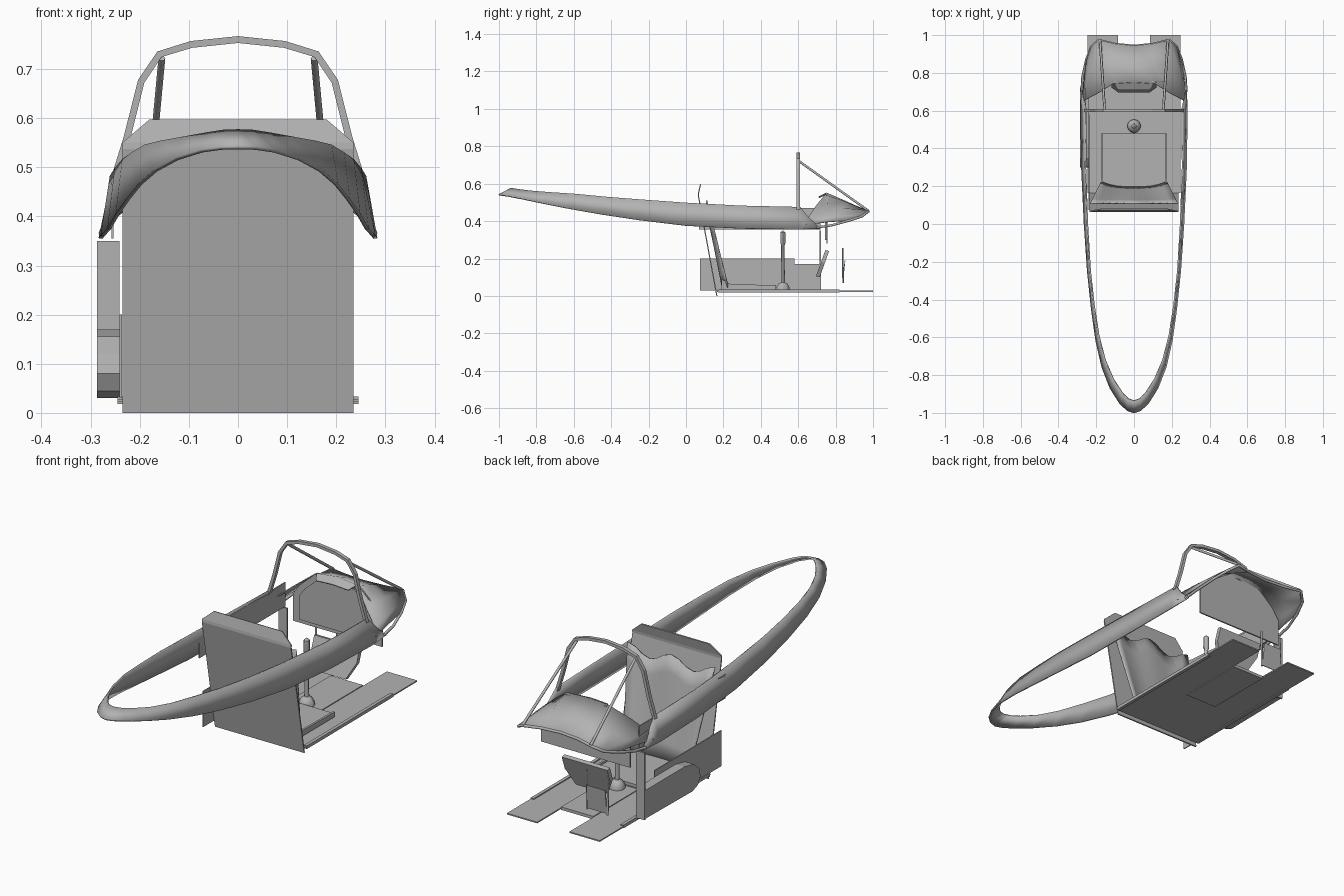
import bpy, bmesh, math
from mathutils import Vector

if "Cube" in bpy.data.objects:
    bpy.data.objects.remove(bpy.data.objects["Cube"])

grey = bpy.data.materials.new("plain grey")
grey.diffuse_color = (0.45, 0.45, 0.45, 1)
grey.use_nodes = True
grey.node_tree.nodes["Principled BSDF"].inputs["Base Color"].default_value = grey.diffuse_color


def finish(name, verts, faces, thick=0.0, smooth=False):
    me = bpy.data.meshes.new(name)
    me.from_pydata([tuple(v) for v in verts], [], faces)
    bm = bmesh.new()
    bm.from_mesh(me)
    bmesh.ops.recalc_face_normals(bm, faces=bm.faces)
    bm.to_mesh(me)
    bm.free()
    ob = bpy.data.objects.new(name, me)
    bpy.context.collection.objects.link(ob)
    me.materials.append(grey)
    if thick:
        m = ob.modifiers.new("thickness", 'SOLIDIFY')
        m.thickness = thick
        m.offset = 0
    if smooth:
        bpy.ops.object.select_all(action='DESELECT')
        ob.select_set(True)
        bpy.context.view_layer.objects.active = ob
        bpy.ops.object.shade_smooth_by_angle(angle=math.radians(35))
    return ob


def loft(name, rows, thick=0.004, smooth=True):
    # sheet through rows of equal length
    n = len(rows[0])
    faces = [(r*n+i, r*n+i+1, (r+1)*n+i+1, (r+1)*n+i)
             for r in range(len(rows)-1) for i in range(n-1)]
    return finish(name, [p for r in rows for p in r], faces, thick, smooth)


def prism(name, a, b):
    # solid between two matching outlines
    n = len(a)
    faces = [tuple(range(n)), tuple(range(2*n-1, n-1, -1))]
    faces += [(i, (i+1) % n, n+(i+1) % n, n+i) for i in range(n)]
    return finish(name, a+b, faces)


def box(name, x0, x1, y0, y1, z0, z1):
    o = [(x0, y0), (x1, y0), (x1, y1), (x0, y1)]
    return prism(name, [(x, y, z0) for x, y in o], [(x, y, z1) for x, y in o])


def side_shape(name, prof, x0, x1):
    return prism(name, [(x0, y, z) for y, z in prof], [(x1, y, z) for y, z in prof])


def tube(name, pts, r):
    cu = bpy.data.curves.new(name, 'CURVE')
    cu.dimensions = '3D'
    cu.bevel_depth = r
    cu.bevel_resolution = 1
    cu.use_fill_caps = True
    sp = cu.splines.new('POLY')
    sp.points.add(len(pts)-1)
    for p, c in zip(sp.points, pts):
        p.co = (*c, 1)
    cu.materials.append(grey)
    ob = bpy.data.objects.new(name, cu)
    bpy.context.collection.objects.link(ob)
    return ob


def mirror(pts):
    # half path ending on the centre line -> full path
    return list(pts) + [(-x, y, z) for x, y, z in reversed(pts[:-1])]


# canopy rail: long tilted band, bottom outer edge and top inner edge
low = [(.276, .72, .36), (.28, .6, .355), (.276, .3, .36), (.262, 0, .375), (.245, -.25, .405),
       (.224, -.45, .435), (.2, -.62, .465), (.168, -.76, .493), (.125, -.87, .517),
       (.075, -.95, .533), (.035, -.988, .539), (0, -1, .54)]
top = [(.266, .66, .415), (.255, .61, .475), (.257, .3, .482), (.247, 0, .498), (.232, -.25, .516),
       (.212, -.43, .53), (.187, -.59, .545), (.153, -.72, .553), (.11, -.82, .560),
       (.063, -.892, .568), (.03, -.925, .573), (0, -.935, .574)]
loft("canopy_rail", [mirror(low), mirror(top)], 0.008)

# windshield arch, struts and nose rail
arch = [(.257, .6, .46), (.226, .6, .56), (.197, .6, .675), (.16, .6, .73), (.095, .6, .75), (0, .6, .76)]
arch_full = mirror(arch)
loft("windshield_arch", [[(x, .592, z) for x, y, z in arch_full],
                         [(x, .61, z) for x, y, z in arch_full]], 0.014, False)
for s, n in ((1, "right"), (-1, "left")):
    tube(n + "_windshield_strut", [(s*.155, .602, .722), (s*.18, .975, .455)], .007)
nose = [(.277, .70, .366), (.272, .78, .378), (.252, .87, .402), (.225, .94, .425),
        (.187, .975, .452), (.1, .953, .455), (0, .943, .456)]
tube("nose_rail", mirror(nose), .007)

# instrument coaming
back = [(.276, .64, .38), (.262, .655, .42), (.195, .69, .475), (.11, .743, .54), (0, .75, .55)]
front = [(.252, .87, .403), (.225, .94, .428), (.187, .975, .455), (.1, .953, .46), (0, .943, .461)]
mid = [tuple((Vector(a)+Vector(b))/2 + Vector((0, 0, .003))) for a, b in zip(back, front)]
loft("coaming", [mirror(back), mirror(mid), mirror(front)], 0.005)
lip = [(.085, .71, .525), (.0, .71, .53)]
loft("coaming_lip", [mirror(lip), mirror([(.105, .743, .541), (0, .75, .549)])], 0.005, False)

# instrument panel with raised plate
def panel(name, k, y0, y1, zc=.40):
    o = [(-.235, .28), (.235, .28), (.235, .41), (.2, .46), (.11, .54), (-.11, .54), (-.2, .46), (-.235, .41)]
    o = [(x*k, zc+(z-zc)*k) for x, z in o]
    prism(name, [(x, y0, z) for x, z in o], [(x, y1, z) for x, z in o])

panel("instrument_panel", 1, .75, .757)
panel("instrument_plate", .85, .743, .75)

# lower tilted panel
o = [(-.12, 1), (.12, 1), (.12, .55), (.08, 0), (-.08, 0), (-.12, .55)]
prism("lower_panel", [(x, .695+.05*t, .105+.14*t) for x, t in o],
      [(x, .715+.05*t, .1+.14*t) for x, t in o])

# pedal plate and its two rods
loft("pedal_plate", [[(-.17, .838, .075), (-.07, .838, .075)], [(-.17, .85, .19), (-.07, .85, .19)]], .004, False)
for x, n in ((-.175, "outer"), (-.065, "inner")):
    tube(n + "_pedal_rod", [(x, .84, .07), (x, .838, .255)], .005)

# rear bulkhead with bent top
loft("bulkhead", [[(-.235, .165, 0), (.235, .165, 0)],
                  [(-.235, .066, .537), (.235, .066, .537)],
                  [(-.235, .067, .55), (.235, .067, .55)],
                  [(-.18, .078, .597), (.18, .078, .597)]], 0.006, False)

# seat back: hollowed sheet with a wavy top, and seat pan
rows = []
for t in [i/6 for i in range(7)]:
    row = []
    for j in range(-6, 7):
        u = j/6
        w = .175 + .055*t
        z = .045 + t*(.44 + .025*math.cos(u*math.pi*2))
        row.append((u*w, .195 - .085*t + .03*abs(u)**3*(1-t), z))
    rows.append(row)
loft("seat_back", rows, 0.008)
box("seat_pan", -.175, .175, .19, .48, .035, .05)
for s, n in ((1, "right"), (-1, "left")):
    side_shape(n + "_seat_edge", [(.19, .05), (.48, .05), (.48, .058), (.24, .062), (.19, .09)], s*.165, s*.175)

# floor with front notch
o = [(-.245, .165), (.245, .165), (.245, 1), (.085, 1), (.085, .82), (-.085, .82), (-.085, 1), (-.245, 1)]
prism("floor", [(x, y, .022) for x, y in o], [(x, y, .028) for x, y in o])
box("floor_centre_plate", -.085, .085, .48, .82, .018, .032)
for s, n in ((1, "right"), (-1, "left")):
    box(n + "_floor_strip", s*.237-.008, s*.237+.008, .17, .82, .018, .033)

# left side panels, console and post
box("left_lower_panel", -.241, -.236, .075, .58, .03, .2)
box("left_upper_panel", -.258, -.253, .07, .72, .355, .47)
side_shape("left_console", [(.72, .035), (.72, .17), (.42, .17), (.35, .155), (.31, .12),
                            (.3, .08), (.32, .045), (.36, .03)], -.287, -.241)
box("left_post", -.287, -.241, .714, .722, .03, .35)

# control stick: turned profile
prof = [(.001, .028), (.036, .028), (.036, .045), (.024, .065), (.011, .072), (.009, .2),
        (.009, .27), (.014, .285), (.013, .34), (.001, .35)]
loft("control_stick", [[(r*math.cos(a*math.pi/6), .518+r*math.sin(a*math.pi/6), z) for a in range(13)]
                       for r, z in prof], 0)
